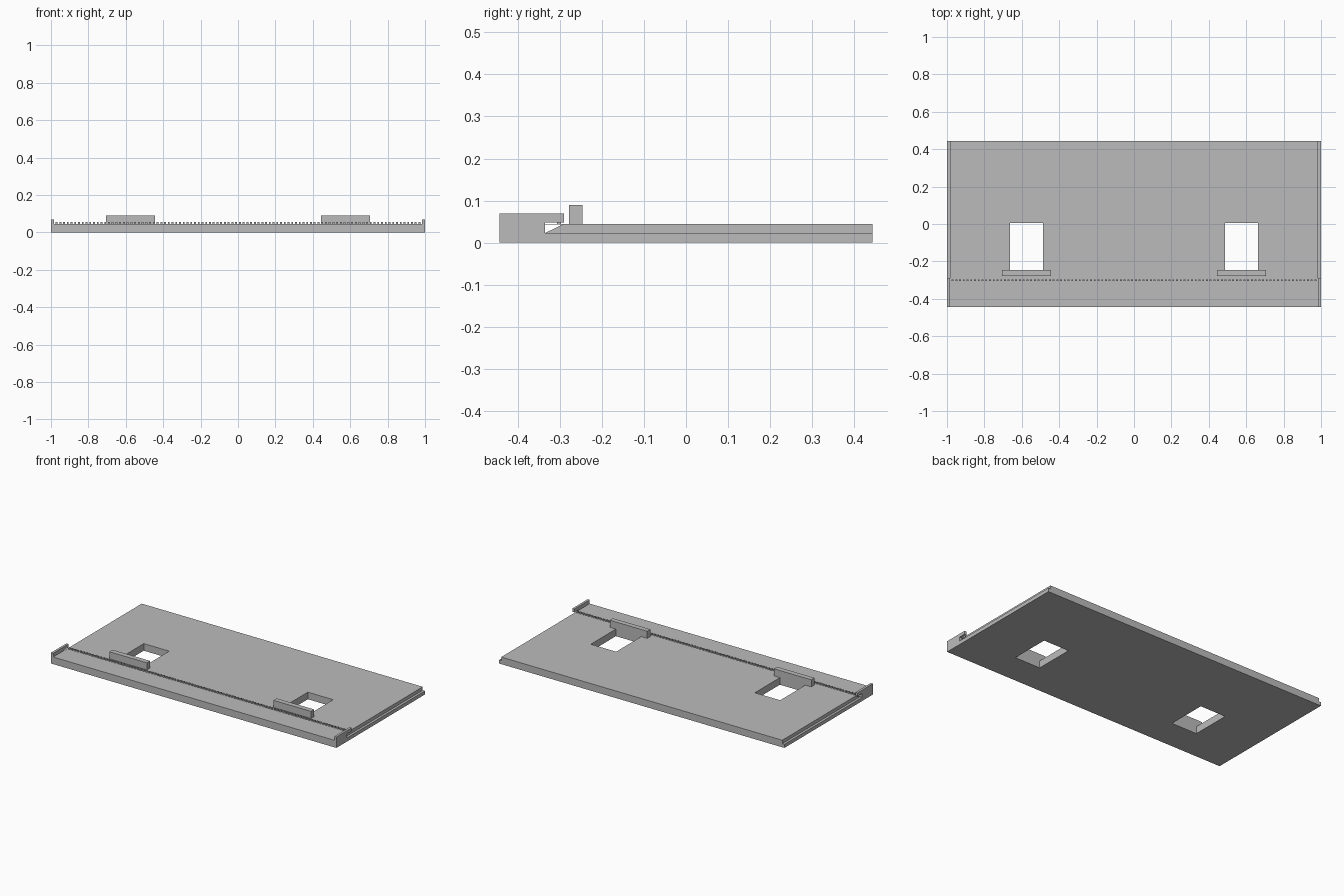
import bpy, bmesh
from mathutils import Vector

default = bpy.data.objects.get("Cube")
if default:
    bpy.data.objects.remove(default, do_unlink=True)

GREY = (0.5, 0.5, 0.5, 1)
grey = bpy.data.materials.new("plain grey")
grey.use_nodes = True
grey.diffuse_color = GREY
grey.node_tree.nodes["Principled BSDF"].inputs["Base Color"].default_value = GREY

X, FRONT, BACK = 1.0, -0.443, 0.443
RIM = 0.985            # inner face of the side ledges
STEP, TOP = 0.023, 0.045
HOOK_BACK, HOOK_GAP = -0.29, -0.335


def finish(name, bm):
    bmesh.ops.recalc_face_normals(bm, faces=bm.faces)
    mesh = bpy.data.meshes.new(name)
    bm.to_mesh(mesh)
    bm.free()
    mesh.materials.append(grey)
    obj = bpy.data.objects.new(name, mesh)
    bpy.context.collection.objects.link(obj)
    return obj


def add_box(bm, lo, hi):
    lo, hi = Vector(lo), Vector(hi)
    verts = bmesh.ops.create_cube(bm, size=1)["verts"]
    bmesh.ops.scale(bm, vec=hi - lo, verts=verts)
    bmesh.ops.translate(bm, vec=(lo + hi) / 2, verts=verts)


def box(name, lo, hi):
    bm = bmesh.new()
    add_box(bm, lo, hi)
    return finish(name, bm)


def prism(name, points, offset):
    bm = bmesh.new()
    face = bm.faces.new([bm.verts.new(p) for p in points])
    new = bmesh.ops.extrude_face_region(bm, geom=[face])["geom"]
    verts = [v for v in new if isinstance(v, bmesh.types.BMVert)]
    bmesh.ops.translate(bm, vec=offset, verts=verts)
    return finish(name, bm)


def cut(target, cutter):
    mod = target.modifiers.new(cutter.name, "BOOLEAN")
    mod.operation = "DIFFERENCE"
    mod.solver = "EXACT"
    mod.object = cutter
    cutter.hide_render = True
    cutter.hide_set(True)
    cutter.display_type = "WIRE"


# Panel with a stepped ledge along both sides
half = [(X, 0), (X, STEP), (RIM, STEP), (RIM, TOP)]
outline = half + [(-x, z) for x, z in reversed(half)]
panel = prism("panel", [(x, FRONT, z) for x, z in outline], (0, BACK - FRONT, 0))

# Wedge-shaped channel running through the panel from side to side
skin = TOP - 0.0015
wedge = [(HOOK_GAP, STEP), (HOOK_GAP, skin), (HOOK_BACK - 0.003, skin)]
cut(panel, prism("channel_cutter", [(-1.1, y, z) for y, z in wedge], (2.2, 0, 0)))

# Hooked end plates at the front corners
hook = [(FRONT, STEP), (FRONT, 0.069), (HOOK_BACK, 0.069), (HOOK_BACK, 0.048),
        (HOOK_GAP, 0.048), (HOOK_GAP, STEP)]

for side, label in ((1, "left"), (-1, "right")):
    prism(label + "_end_hook", [(side * RIM, y, z) for y, z in hook],
          (side * (X - RIM), 0, 0))

    # Window through the panel and the upright lug in front of it
    centre = side * 0.575
    cut(panel, box(label + "_window_cutter", (centre - 0.089, -0.246, -0.1),
                   (centre + 0.089, 0.005, 0.2)))
    box(label + "_lug", (centre - 0.131, -0.278, TOP - 0.001),
        (centre + 0.131, -0.246, 0.09))

# Fine row of teeth across the front
bm = bmesh.new()
count, pitch = 98, 0.02
for i in range(count):
    x = (i - (count - 1) / 2) * pitch
    add_box(bm, (x - 0.005, -0.306, TOP - 0.001), (x + 0.005, -0.297, 0.055))
finish("tooth_row", bm)
